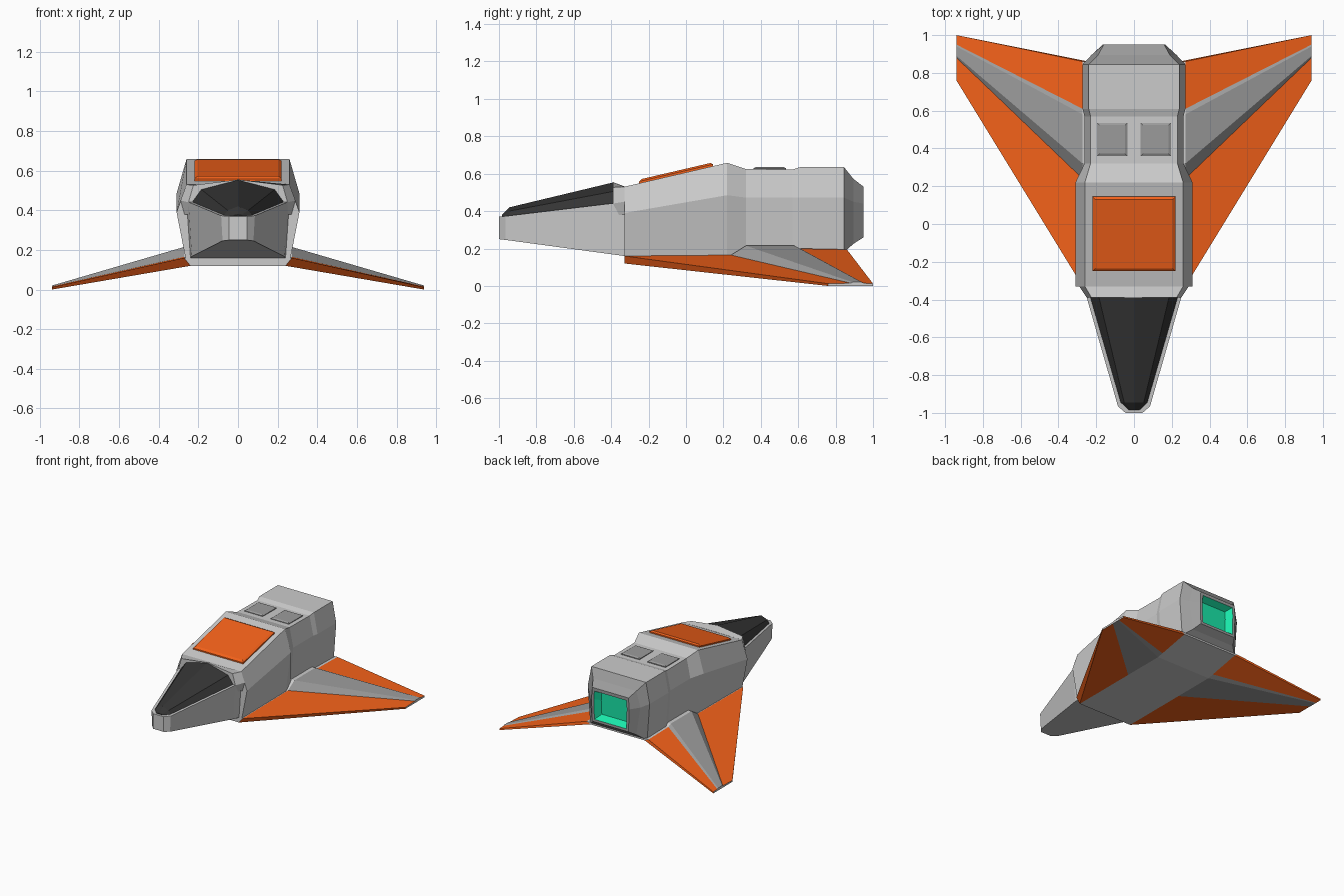
import bpy, bmesh

if "Cube" in bpy.data.objects:
    bpy.data.objects.remove(bpy.data.objects["Cube"])


def material(name, rgb):
    m = bpy.data.materials.new(name)
    m.diffuse_color = (*rgb, 1)
    m.use_nodes = True
    m.node_tree.nodes["Principled BSDF"].inputs["Base Color"].default_value = m.diffuse_color
    return m


GREY = material("hull_grey", (0.7, 0.7, 0.7))
ORANGE = material("orange_paint", (0.9, 0.12, 0.01))
BLACK = material("dark_glass", (0.035, 0.035, 0.035))
DARK = material("dark_grey", (0.33, 0.33, 0.33))
GREEN = material("engine_glow", (0.01, 0.8, 0.4))


def loft(name, rings, mats, pick=lambda i, j: 0, cap=0):
    """Skin a list of equal-length closed rings; pick(ring, side) gives the material slot."""
    bm = bmesh.new()
    vs = [[bm.verts.new(p) for p in r] for r in rings]
    n = len(rings[0])
    for i in range(len(rings) - 1):
        for j in range(n):
            k = (j + 1) % n
            f = bm.faces.new((vs[i][j], vs[i][k], vs[i + 1][k], vs[i + 1][j]))
            f.material_index = pick(i, j)
    bm.faces.new(vs[0])
    bm.faces.new(vs[-1]).material_index = cap
    bmesh.ops.recalc_face_normals(bm, faces=bm.faces)
    me = bpy.data.meshes.new(name)
    bm.to_mesh(me)
    bm.free()
    for m in mats:
        me.materials.append(m)
    ob = bpy.data.objects.new(name, me)
    bpy.context.collection.objects.link(ob)
    return ob


def section(y, *half):
    """Mirror a half cross-section of (x, z) points, listed top to bottom."""
    left = [(-x, y, z) for x, z in reversed(half) if x > 0]
    return [(x, y, z) for x, z in half] + left


# fuselage with tapered tail and recessed glowing engine
hull = [
    section(-0.33, (0.26, 0.53), (0.31, 0.39), (0.265, 0.16)),
    section(0.22, (0.26, 0.658), (0.31, 0.485), (0.265, 0.16)),
    section(0.32, (0.23, 0.625), (0.262, 0.472), (0.24, 0.17)),
    section(0.57, (0.23, 0.622), (0.262, 0.472), (0.24, 0.18)),
    section(0.61, (0.24, 0.635), (0.272, 0.472), (0.25, 0.18)),
    section(0.845, (0.24, 0.635), (0.272, 0.472), (0.25, 0.18)),
    section(0.895, (0.19, 0.572), (0.225, 0.45), (0.19, 0.225)),
    section(0.95, (0.16, 0.53), (0.165, 0.44), (0.16, 0.26)),
    section(0.95, (0.14, 0.505), (0.145, 0.44), (0.14, 0.28)),
    section(0.90, (0.11, 0.48), (0.115, 0.42), (0.11, 0.31)),
]
loft("fuselage", hull, [GREY, DARK, GREEN],
     lambda i, j: 2 if i == 8 else 1 if i >= 5 else 0, cap=2)

# nose cone
nose = [
    section(-0.33, (0.26, 0.45), (0.24, 0.16)),
    section(-0.39, (0.25, 0.442), (0.233, 0.168)),
    section(-0.965, (0.085, 0.373), (0.078, 0.246)),
    section(-1.0, (0.045, 0.37), (0.045, 0.25)),
]
loft("nose", nose, [GREY])

# canopy glass
canopy = [
    section(-0.39, (0, 0.553), (0.185, 0.505), (0.232, 0.44), (0.2, 0.40)),
    section(-0.945, (0, 0.42), (0.052, 0.4), (0.072, 0.373), (0.06, 0.35)),
    section(-0.985, (0, 0.378), (0.015, 0.376), (0.03, 0.37), (0.03, 0.35)),
]
loft("canopy", canopy, [BLACK])

# grey hood joining the canopy to the fuselage
hood = [
    section(-0.39, (0, 0.555), (0.225, 0.527), (0.25, 0.44), (0.23, 0.38)),
    section(-0.33, (0, 0.532), (0.26, 0.53), (0.29, 0.45), (0.27, 0.38)),
]
loft("canopy_hood", hood, [GREY])


# wings: one loft from tip to tip, crossing under the fuselage
def wing_ring(s, x_top, x_bot, top, bottom):
    return ([(s * x_top, y, z) for y, z in top] +
            [(s * x_bot, y, z) for y, z in reversed(bottom)])


root_top = [(-0.33, 0.16), (0.24, 0.165), (0.32, 0.215),
            (0.58, 0.215), (0.61, 0.20), (0.86, 0.195)]
root_bot = [(-0.33, 0.12), (0.22, 0.12), (0.32, 0.12),
            (0.56, 0.12), (0.61, 0.13), (0.86, 0.18)]
tip_top = [(0.76, 0.012), (0.88, 0.015), (0.89, 0.02),
           (0.94, 0.02), (0.95, 0.015), (1.0, 0.012)]
tip_bot = [(y, 0.0) for y, z in tip_top]
tips = [wing_ring(s, 0.94, 0.94, tip_top, tip_bot) for s in (-1, 1)]
roots = [wing_ring(s, 0.272, 0.24, root_top, root_bot) for s in (-1, 1)]
loft("wings", [tips[0], roots[0], roots[1], tips[1]], [GREY, ORANGE, DARK],
     lambda i, j: 0 if i == 1 else 1 if j in (0, 4, 5, 6, 10, 11) else 2)


# raised bevelled panels on the roof
def panel(name, x0, x1, y0, y1, roof, height, bevel, mat):
    def ring(d, h):
        return [(x, y, roof(y) + h) for x, y in
                ((x0 + d, y0 + d), (x1 - d, y0 + d), (x1 - d, y1 - d), (x0 + d, y1 - d))]
    return loft(name, [ring(0, -0.01), ring(0, height * 0.5), ring(bevel, height)], [mat])


panel("roof_panel", -0.22, 0.22, -0.25, 0.145,
      lambda y: 0.53 + (y + 0.33) * 0.128 / 0.55, 0.02, 0.015, ORANGE)
for side, x in (("left", -0.115), ("right", 0.115)):
    panel(side + "_hatch", x - 0.08, x + 0.08, 0.36, 0.535,
          lambda y: 0.623, 0.012, 0.012, DARK)
